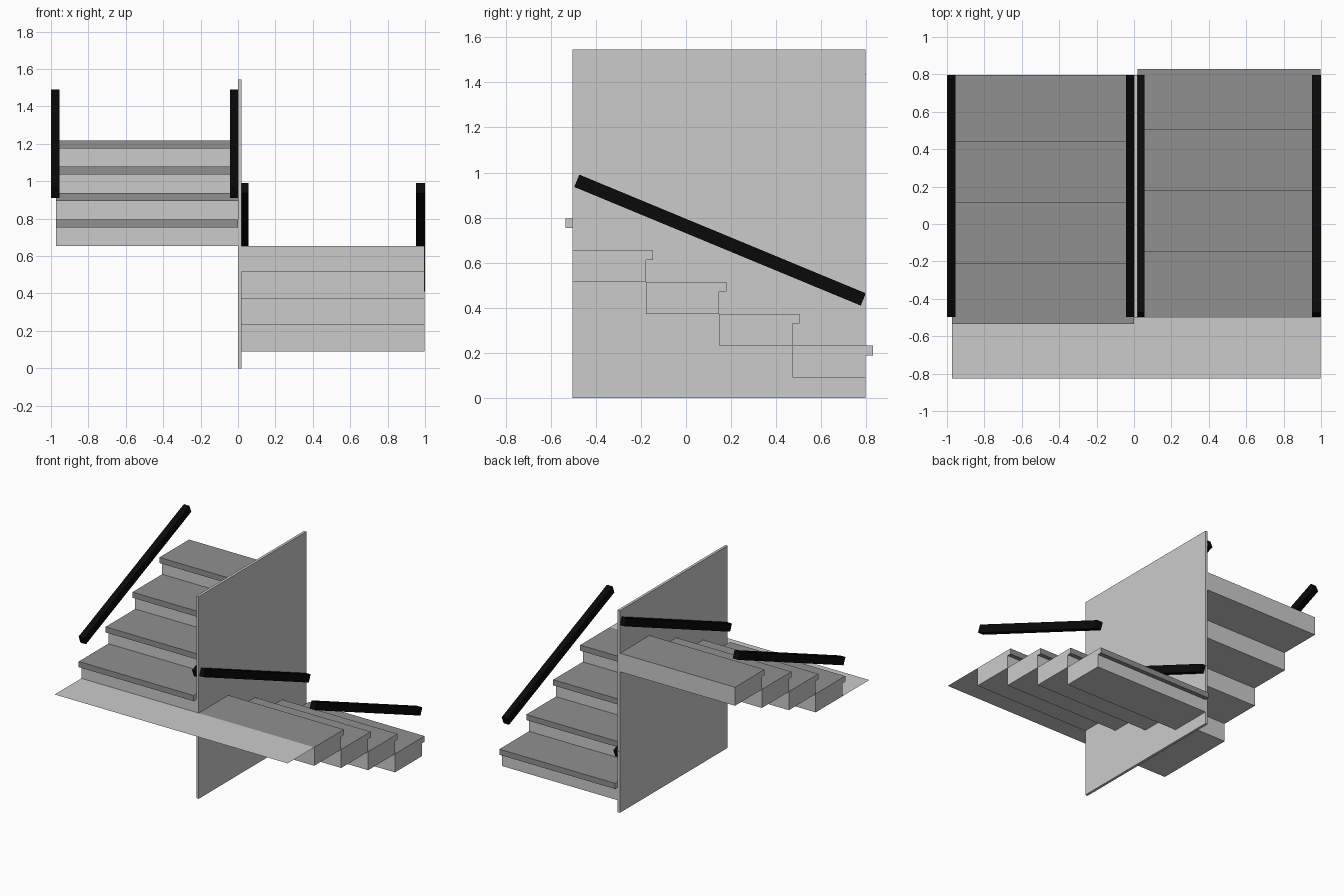
import bpy, bmesh, math

if "Cube" in bpy.data.objects:
    bpy.data.objects.remove(bpy.data.objects["Cube"])


def material(name, rgb):
    m = bpy.data.materials.new(name)
    m.diffuse_color = (*rgb, 1)
    m.use_nodes = True
    m.node_tree.nodes["Principled BSDF"].inputs["Base Color"].default_value = m.diffuse_color
    return m


LIGHT = material("light_grey", (0.6, 0.6, 0.6))
DARK = material("tread_grey", (0.28, 0.28, 0.28))
BLACK = material("rail_black", (0.003, 0.003, 0.003))

RUN, RISE, NOSE, LIP = 0.325, 0.141, 0.032, 0.043
Y0, LAND_Z = -0.503, 0.655


def make_object(name, bm, mats):
    me = bpy.data.meshes.new(name)
    bm.to_mesh(me)
    bm.free()
    for m in mats:
        me.materials.append(m)
    ob = bpy.data.objects.new(name, me)
    bpy.context.collection.objects.link(ob)
    return ob


def box(name, size, centre, mat, tilt=0.0):
    bm = bmesh.new()
    bmesh.ops.create_cube(bm, size=1)
    bmesh.ops.scale(bm, vec=size, verts=bm.verts)
    ob = make_object(name, bm, [mat])
    ob.location = centre
    ob.rotation_euler.x = tilt
    return ob


def step(name, x0, x1, riser, back, z0, z1):
    """Side profile with a projecting nosing, extruded across the flight."""
    d = 1 if riser > back else -1
    nose = riser + d * NOSE
    profile = [(back, z0), (riser, z0), (riser, z1 - LIP),
               (nose, z1 - LIP), (nose, z1), (back, z1)]
    bm = bmesh.new()
    face = bm.faces.new([bm.verts.new((x0, y, z)) for y, z in profile])
    ext = bmesh.ops.extrude_face_region(bm, geom=[face])
    moved = [v for v in ext["geom"] if isinstance(v, bmesh.types.BMVert)]
    bmesh.ops.translate(bm, vec=(x1 - x0, 0, 0), verts=moved)
    bmesh.ops.recalc_face_normals(bm, faces=bm.faces)
    # tread top and nosing are darker; sides, riser and underside are light
    for f in bm.faces:
        c = f.calc_center_median()
        top = f.normal.z > 0.5
        lip = abs(f.normal.x) < 0.5 and (c.y - riser) * d > 0.005
        f.material_index = 1 if top or lip else 0
    make_object(name, bm, [LIGHT, DARK])


# Two flights: the lower descends to the back, the upper climbs to the back
for i in range(4):
    a, b = Y0 + RUN * i, Y0 + RUN * (i + 1)
    top = LAND_Z - RISE * i
    step(f"lower_step_{i + 1}", 0.02, 0.997, b, a, top - RISE, top)
    low = LAND_Z + RISE * i
    step(f"upper_step_{i + 1}", -0.972, 0.0, a, b, low, low + RISE)

# Dividing wall
box("dividing_wall", (0.02, 1.30, 1.545), (0.01, 0.147, 0.7725), LIGHT)

# Landing sheet joining the flights
bm = bmesh.new()
bm.faces.new([bm.verts.new((x, y, LAND_Z)) for x, y in
              ((-0.972, -0.825), (0.997, -0.825), (0.997, Y0), (-0.972, Y0))])
make_object("landing", bm, [LIGHT])

# Sloping handrails, a pair per flight
SLOPE = math.radians(22.5)
for name, z, tilt, xs in (("lower", 0.70, -SLOPE, (0.032, 0.976)),
                          ("upper", 1.20, SLOPE, (-0.977, -0.018))):
    for side, x in zip(("left", "right"), xs):
        box(f"{name}_{side}_handrail", (0.047, 1.376, 0.059),
            (x, 0.151, z), BLACK, tilt)
